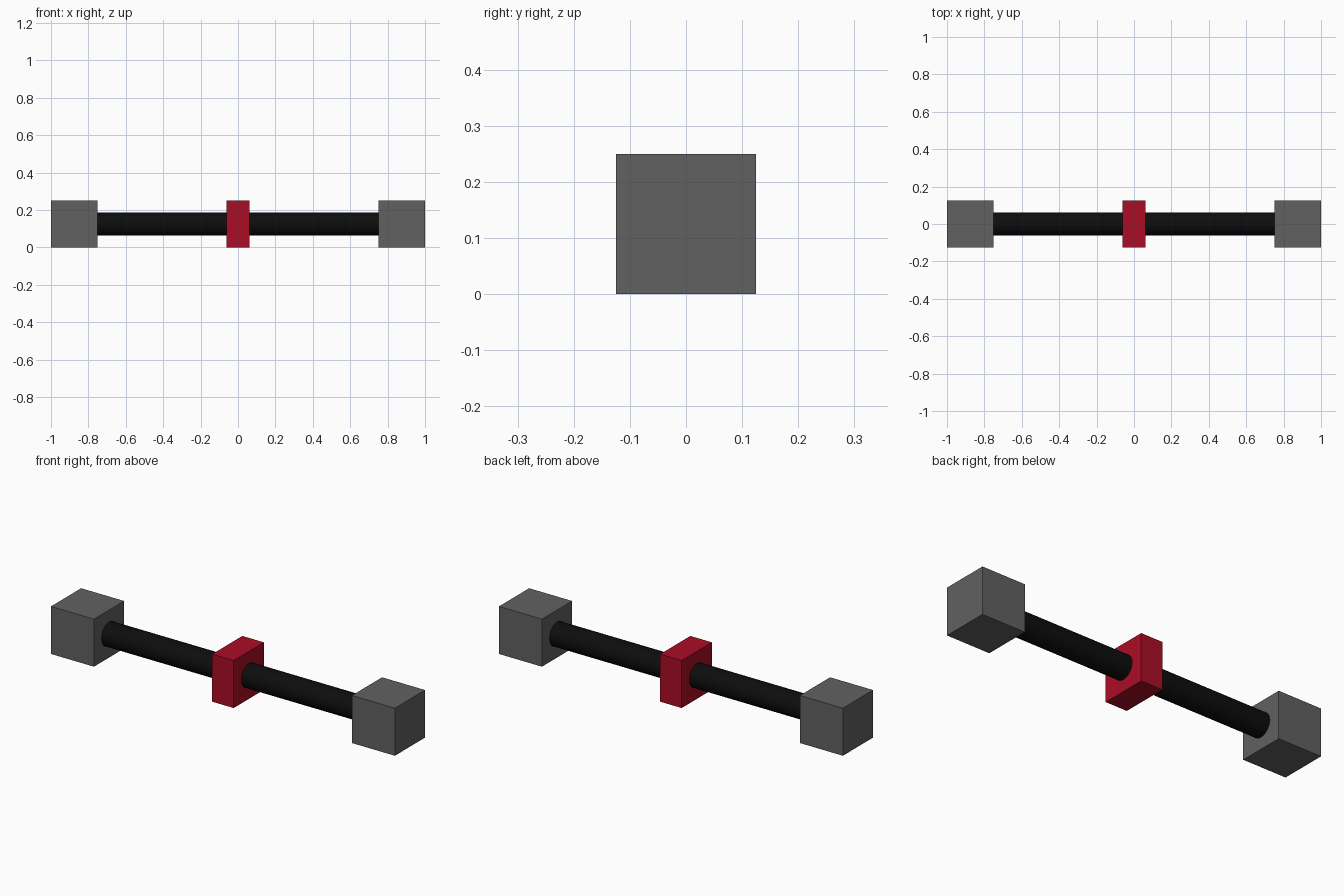
import bpy
import math

if "Cube" in bpy.data.objects:
    bpy.data.objects.remove(bpy.data.objects["Cube"])

S = 0.25        # end block size
Z = S / 2       # height of the centre line


def material(name, rgb):
    m = bpy.data.materials.new(name)
    m.diffuse_color = (*rgb, 1)
    m.use_nodes = True
    m.node_tree.nodes["Principled BSDF"].inputs["Base Color"].default_value = m.diffuse_color
    return m


grey = material("dark_grey", (0.12, 0.12, 0.12))
red = material("red", (0.4, 0.004, 0.018))
black = material("black", (0.004, 0.004, 0.004))


def block(name, x, width, mat):
    bpy.ops.mesh.primitive_cube_add(size=1, location=(x, 0, Z))
    ob = bpy.context.object
    ob.name = name
    ob.scale = (width, S, S)
    bpy.ops.object.transform_apply(location=False, rotation=False, scale=True)
    ob.data.materials.append(mat)


# Square weights at both ends
for side, x in (("left", -0.875), ("right", 0.875)):
    block(side + "_end_block", x, S, grey)

# Thin red block in the middle
block("centre_block", 0, S / 2, red)

# Round bar joining the blocks
bpy.ops.mesh.primitive_cylinder_add(vertices=32, radius=S / 4, depth=1.5,
                                    location=(0, 0, Z), rotation=(0, math.pi / 2, 0))
bar = bpy.context.object
bar.name = "bar"
bar.data.materials.append(black)
bpy.ops.object.shade_smooth_by_angle(angle=math.radians(30))
